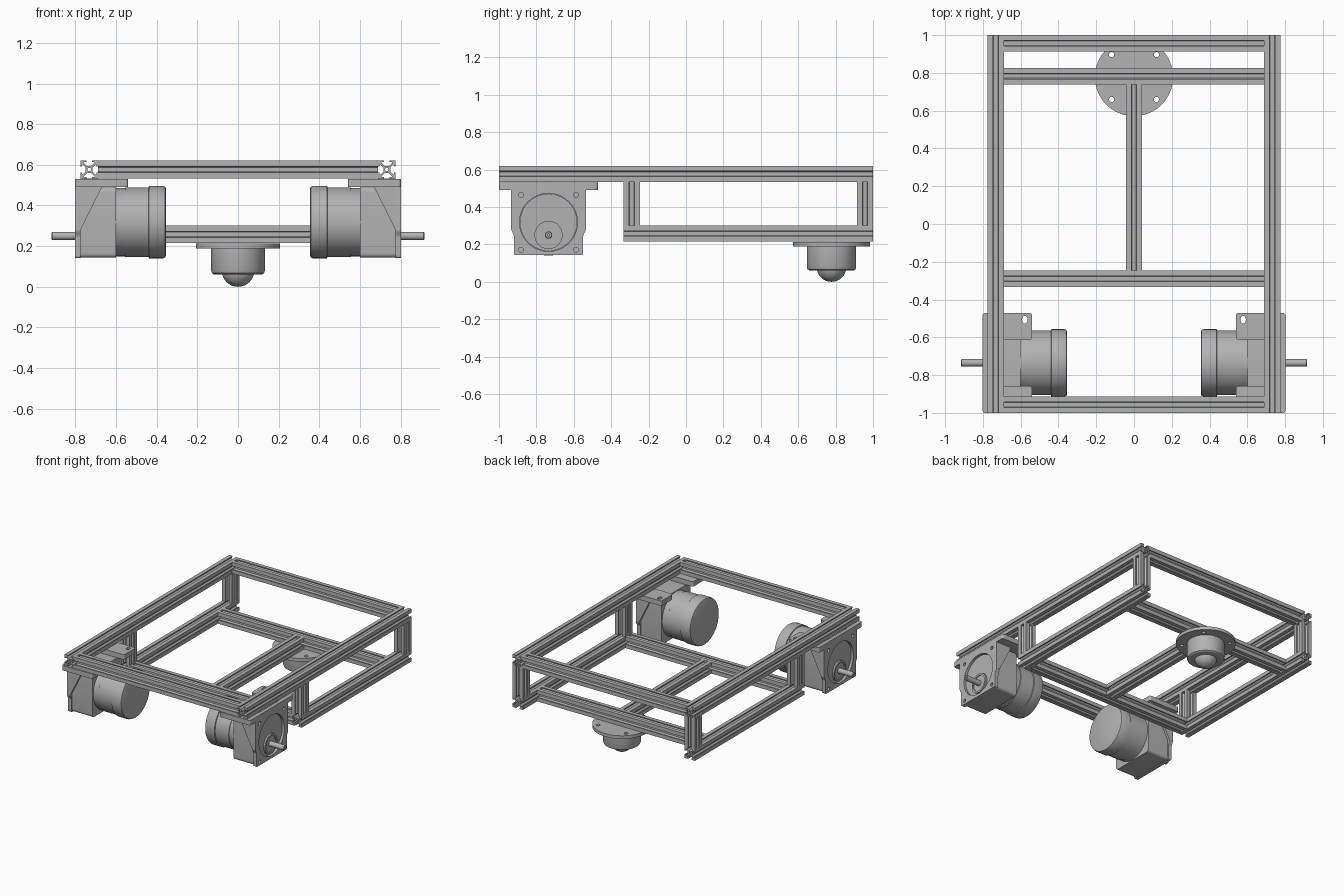
import bpy, bmesh, math
from mathutils import Matrix, Vector

cube = bpy.data.objects.get("Cube")
if cube:
    bpy.data.objects.remove(cube, do_unlink=True)

grey = bpy.data.materials.new("aluminium grey")
grey.use_nodes = True
grey.diffuse_color = (0.45, 0.45, 0.45, 1)
grey.node_tree.nodes["Principled BSDF"].inputs["Base Color"].default_value = (0.45, 0.45, 0.45, 1)

H = math.pi / 2
# Orientation of a flat outline: its normal points along the named axis
FACING = {
    "x": Matrix.Rotation(H, 4, "Z") @ Matrix.Rotation(H, 4, "X"),
    "y": Matrix.Rotation(H, 4, "X"),
    "z": Matrix.Identity(4),
}


def finish(name, mesh, mirror=False, angle=30):
    """Clean the mesh, link it, colour it and shade it."""
    bm = bmesh.new()
    bm.from_mesh(mesh)
    bmesh.ops.remove_doubles(bm, verts=bm.verts, dist=0.0002)
    bmesh.ops.recalc_face_normals(bm, faces=bm.faces)
    bm.to_mesh(mesh)
    bm.free()
    mesh.materials.clear()
    mesh.materials.append(grey)
    obj = bpy.data.objects.new(name, mesh)
    bpy.context.collection.objects.link(obj)
    bpy.ops.object.select_all(action="DESELECT")
    obj.select_set(True)
    bpy.context.view_layer.objects.active = obj
    bpy.ops.object.shade_smooth_by_angle(angle=math.radians(angle))
    if mirror:
        obj.modifiers.new("Mirror", "MIRROR").use_mirror_merge = False
    return obj


def extrude(name, loops, depth, centre, axis, mirror=False):
    """Extrude an outline, with any further loops as holes."""
    curve = bpy.data.curves.new(name, "CURVE")
    curve.dimensions = "2D"
    curve.fill_mode = "BOTH"
    curve.extrude = depth / 2
    for loop in loops:
        spline = curve.splines.new("POLY")
        spline.points.add(len(loop) - 1)
        for point, (u, v) in zip(spline.points, loop):
            point.co = (u, v, 0, 1)
        spline.use_cyclic_u = True
    temp = bpy.data.objects.new(name, curve)
    bpy.context.collection.objects.link(temp)
    bpy.context.view_layer.update()
    graph = bpy.context.evaluated_depsgraph_get()
    mesh = bpy.data.meshes.new_from_object(temp.evaluated_get(graph))
    bpy.data.objects.remove(temp, do_unlink=True)
    mesh.transform(Matrix.Translation(centre) @ FACING[axis])
    return finish(name, mesh, mirror)


def lathe(name, profile, centre, axis, mirror=False, steps=48):
    """Spin (along, radius) points around an axis."""
    bm = bmesh.new()
    verts = [bm.verts.new((r, 0, a)) for a, r in profile]
    edges = [bm.edges.new(pair) for pair in zip(verts, verts[1:])]
    bmesh.ops.spin(bm, geom=verts + edges, cent=(0, 0, 0), axis=(0, 0, 1),
                   angle=4 * H, steps=steps)
    mesh = bpy.data.meshes.new(name)
    bm.to_mesh(mesh)
    bm.free()
    mesh.transform(Matrix.Translation(centre) @ FACING[axis])
    return finish(name, mesh, mirror)


def circle(u, v, ru, rv=None, n=16):
    rv = rv or ru
    return [(u + ru * math.cos(i * 4 * H / n), v + rv * math.sin(i * 4 * H / n)) for i in range(n)]


def rounded(points, radius, steps=5):
    """Round every corner of an outline."""
    out = []
    pts = [Vector(p) for p in points]
    for i, p in enumerate(pts):
        a = p + (pts[i - 1] - p).normalized() * radius
        b = p + (pts[(i + 1) % len(pts)] - p).normalized() * radius
        for k in range(steps + 1):
            t = k / steps
            out.append(tuple(a * (1 - t) ** 2 + p * 2 * t * (1 - t) + b * t * t))
    return out


# Slotted bar section: one side turned four times, with a centre bore
W = 0.0865
side = [(10, -10), (10, -3.3), (8.3, -3.3), (8.3, -5.8), (7.3, -5.8), (4, -2.5),
        (4, 2.5), (7.3, 5.8), (8.3, 5.8), (8.3, 3.3), (10, 3.3)]
section = []
for turn in range(4):
    c, s = round(math.cos(turn * H)), round(math.sin(turn * H))
    section += [((u * c - v * s) * W / 20, (u * s + v * c) * W / 20) for u, v in side]
bore = circle(0, 0, 0.009, n=12)


def bar(name, axis, start, end, centre, mirror=False):
    centre = list(centre)
    centre["xyz".index(axis)] = (start + end) / 2
    extrude(name, [section, bore], end - start, centre, axis, mirror)


# Frame
RAIL, TOP, LOW = 0.732, 0.577, 0.258
END, FRONT_POST = 1 - W / 2, -0.29
INNER = RAIL - W / 2
bar("top_side_rails", "y", -1, 1, (RAIL, 0, TOP), True)
bar("lower_side_rails", "y", FRONT_POST - W / 2, 1, (RAIL, 0, LOW), True)
for name, y, z in (("top_front_bar", -END, TOP), ("top_back_bar", END, TOP),
                   ("lower_front_bar", FRONT_POST, LOW), ("lower_back_bar", 0.783, LOW)):
    bar(name, "x", -INNER, INNER, (0, y, z))
bar("lower_middle_bar", "y", FRONT_POST + W / 2, 0.783 - W / 2, (0, 0, LOW))
for name, y in (("front_posts", FRONT_POST), ("back_posts", END)):
    bar(name, "z", LOW + W / 2, TOP - W / 2, (RAIL, y, 0), True)

# Ball caster
CY = 0.778
holes = [circle(0.168 * math.cos(H * (k + 0.5)), 0.168 * math.sin(H * (k + 0.5)), 0.014)
         for k in range(4)]
extrude("caster_plate", [circle(0, 0, 0.207, n=64)] + holes, 0.024, (0, CY, 0.2), "z")
lathe("caster_housing", [(0.19, 0), (0.19, 0.132), (0.078, 0.132), (0.067, 0.128),
                         (0.061, 0.118), (0.061, 0)], (0, CY, 0), "z")
ball = [(0.08 - 0.08 * math.cos(k * H / 8), 0.08 * math.sin(k * H / 8)) for k in range(17)]
lathe("caster_ball", ball, (0, CY, 0), "z")

# Motor bracket
MY, MZ, SZ = -0.735, 0.318, 0.25
face = [(-0.185, 0.142), (0.185, 0.142), (0.185, 0.25), (0.2, 0.275), (0.2, 0.528),
        (-0.2, 0.528), (-0.2, 0.275), (-0.185, 0.25)]
bolts = [circle(u, MZ + v, 0.013) for u in (-0.147, 0.147) for v in (-0.147, 0.147)]
extrude("bracket_face", [rounded(face, 0.012), circle(0, MZ, 0.155, n=48)] + bolts,
        0.028, (0.788, MY, 0), "x", True)
flange = [(0.54, -0.265), (0.802, -0.265), (0.802, 0.265), (0.54, 0.265),
          (0.54, 0.122), (0.775, 0.122), (0.775, -0.122), (0.54, -0.122)]
slots = [circle(0.578, v, 0.014, 0.021) for v in (-0.228, 0.228)]
extrude("bracket_flange", [rounded(flange, 0.035 / 2)] + slots, 0.038, (0, MY, 0.511), "z", True)
gusset = [(0.8, 0.5), (0.665, 0.5), (0.775, 0.28), (0.8, 0.28)]
for name, off in (("front_gusset", -0.191), ("back_gusset", 0.191)):
    extrude(name, [gusset], 0.018, (0, MY + off, 0), "y", True)

# Gearbox, motor can and output shaft
box = [(-0.175, 0.143), (0.175, 0.143), (0.175, 0.491), (-0.175, 0.491)]
extrude("gearbox", [rounded(box, 0.025)], 0.175, (0.6875, MY, 0), "x", True)
lathe("gearbox_pilot", [(0.77, 0), (0.77, 0.153), (0.784, 0.153), (0.784, 0)],
      (0, MY, MZ), "x", True)
lathe("motor_can", [(0.61, 0), (0.61, 0.168), (0.557, 0.168), (0.555, 0.171), (0.44, 0.171),
                    (0.438, 0.178), (0.368, 0.178), (0.358, 0.174), (0.354, 0.164), (0.354, 0)],
      (0, MY, MZ), "x", True)
lathe("shaft_boss", [(0.77, 0), (0.77, 0.075), (0.797, 0.075), (0.797, 0.06), (0.79, 0.06),
                     (0.79, 0)], (0, MY, SZ), "x", True)
lathe("output_shaft", [(0.78, 0), (0.78, 0.02), (0.913, 0.02), (0.917, 0.016), (0.917, 0.006),
                       (0.905, 0.006), (0.905, 0)], (0, MY, SZ), "x", True, 24)
